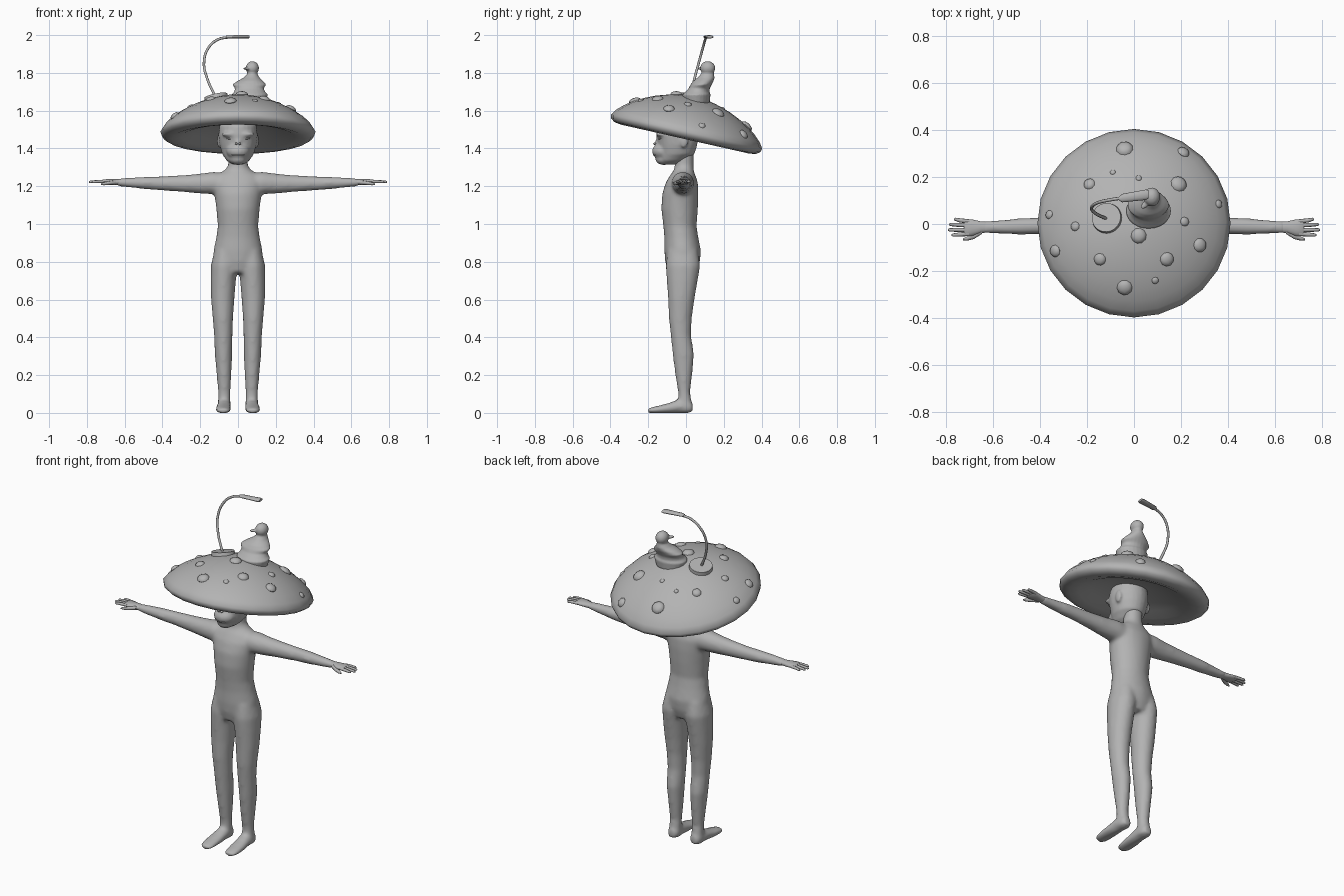
import bpy, bmesh, math
from mathutils import Matrix, Vector
from mathutils.bvhtree import BVHTree

grey = bpy.data.materials.new("plain grey")
grey.diffuse_color = (0.45, 0.45, 0.45, 1)


def finish(name, bm, voxel=0, smooth=0, angle=50):
    """Turn a bmesh into a smooth-shaded object, optionally fused by voxels."""
    bmesh.ops.recalc_face_normals(bm, faces=bm.faces)
    me = bpy.data.meshes.new(name)
    bm.to_mesh(me)
    bm.free()
    ob = bpy.data.objects.new(name, me)
    bpy.context.collection.objects.link(ob)
    me.materials.append(grey)
    for o in bpy.context.selected_objects:
        o.select_set(False)
    bpy.context.view_layer.objects.active = ob
    ob.select_set(True)
    if voxel:
        m = ob.modifiers.new("fuse", 'REMESH')
        m.mode, m.voxel_size, m.use_smooth_shade = 'VOXEL', voxel, True
        m = ob.modifiers.new("soften", 'SMOOTH')
        m.factor, m.iterations = 0.5, smooth
    else:
        bpy.ops.object.shade_smooth_by_angle(angle=math.radians(angle))
    return ob


def loft(bm, axis, rings, n=20):
    """Skin elliptical rings (x, y, z, radius a, radius b) set across an axis."""
    loops = []
    for x, y, z, a, b in rings:
        loop = []
        for i in range(n):
            c, s = a * math.cos(math.tau * i / n), b * math.sin(math.tau * i / n)
            off = {'x': (0, c, s), 'y': (c, 0, s), 'z': (c, s, 0)}[axis]
            loop.append(bm.verts.new(Vector((x, y, z)) + Vector(off)))
        loops.append(loop)
    for p, q in zip(loops, loops[1:]):
        for i in range(n):
            j = (i + 1) % n
            bm.faces.new((p[i], p[j], q[j], q[i]))
    bm.faces.new(loops[0])
    bm.faces.new(loops[-1])


def ball(bm, loc, size, rot=Matrix(), sub=3):
    m = Matrix.Translation(loc) @ rot @ Matrix.Diagonal((*size, 1))
    bmesh.ops.create_icosphere(bm, subdivisions=sub, radius=1, matrix=m)


# Body: torso and neck, with legs, feet and arms fused in
body = bmesh.new()
loft(body, 'z', [(0, -.02, .74, .09, .075), (0, -.018, .80, .13, .092), (0, -.018, .86, .13, .097),
                 (0, -.025, .93, .115, .09), (0, -.032, .99, .107, .088), (0, -.034, 1.08, .115, .097),
                 (0, -.03, 1.16, .125, .096), (0, -.022, 1.22, .135, .085), (0, -.017, 1.26, .115, .066),
                 (0, -.012, 1.285, .07, .052), (0, -.01, 1.31, .052, .05), (0, -.01, 1.40, .052, .05)], 28)
for s in (-1, 1):
    loft(body, 'z', [(s * .07, -.018, .86, .055, .08), (s * .074, -.016, .78, .07, .092),
                     (s * .078, -.02, .70, .067, .082), (s * .081, -.025, .60, .062, .07),
                     (s * .08, -.03, .50, .054, .061), (s * .078, -.027, .41, .049, .054),
                     (s * .077, -.014, .31, .046, .057), (s * .074, -.012, .20, .039, .045),
                     (s * .073, -.01, .11, .033, .032), (s * .073, -.005, .05, .034, .036),
                     (s * .073, -.003, .004, .034, .036)])
    loft(body, 'y', [(s * .073, .036, .028, .024, .026), (s * .073, .01, .034, .036, .035),
                     (s * .074, -.045, .034, .037, .036), (s * .077, -.10, .024, .042, .026),
                     (s * .079, -.155, .017, .043, .019), (s * .078, -.19, .013, .034, .015),
                     (s * .077, -.205, .011, .018, .011)])
    loft(body, 'x', [(s * .06, -.018, 1.21, .06, .06), (s * .13, -.017, 1.217, .06, .06),
                     (s * .20, -.014, 1.214, .05, .053), (s * .30, -.01, 1.214, .042, .044),
                     (s * .40, -.008, 1.215, .036, .038), (s * .48, -.01, 1.217, .035, .034),
                     (s * .57, -.013, 1.219, .03, .026), (s * .645, -.014, 1.221, .025, .02)])
finish("body", body, .011, 7)

# Hands: palm, four fingers and a thumb
for s, side in ((-1, "right"), (1, "left")):
    hand = bmesh.new()
    loft(hand, 'x', [(s * .61, -.013, 1.221, .021, .016), (s * .65, -.014, 1.222, .025, .016),
                     (s * .69, -.016, 1.224, .036, .014), (s * .715, -.016, 1.225, .036, .011),
                     (s * .722, -.016, 1.225, .03, .007)], 14)
    for y0, y1, tip in ((.011, .02, .765), (-.006, -.002, .785), (-.025, -.025, .79), (-.042, -.047, .775)):
        loft(hand, 'x', [(s * .70, y0, 1.225, .009, .009), (s * .74, (y0 + y1) / 2, 1.225, .009, .008),
                         (s * (tip - .007), y1, 1.223, .007, .007), (s * tip, y1, 1.222, .003, .003)], 8)
    loft(hand, 'x', [(s * .645, -.03, 1.22, .012, .012), (s * .68, -.052, 1.217, .012, .01),
                     (s * .71, -.062, 1.213, .009, .008), (s * .725, -.065, 1.211, .004, .004)], 8)
    finish(side + "_hand", hand)

# Head: skull with brow, jutting muzzle, jaw and ears
head = bmesh.new()
loft(head, 'z', [(0, -.085, 1.315, .03, .05), (0, -.075, 1.335, .06, .075), (0, -.05, 1.37, .084, .095),
                 (0, -.045, 1.42, .098, .105), (0, -.046, 1.47, .104, .112), (0, -.045, 1.52, .098, .106),
                 (0, -.04, 1.55, .07, .08), (0, -.04, 1.562, .03, .04)], 24)
ball(head, (0, -.122, 1.385), (.062, .058, .045))
ball(head, (0, -.118, 1.343), (.046, .044, .031))
ball(head, (0, -.14, 1.425), (.02, .025, .035))
for s in (-1, 1):
    ball(head, (s * .042, -.13, 1.475), (.045, .03, .014))
    ball(head, (s * .101, -.01, 1.44), (.010, .022, .036))
finish("head", head, .008, 4)

# Facial details: narrow eyes, nose and lip
face = bmesh.new()
for s in (-1, 1):
    ball(face, (s * .043, -.135, 1.452), (.022, .012, .006), Matrix.Rotation(-s * .15, 4, 'Y'), 2)
    ball(face, (s * .009, -.166, 1.425), (.008, .008, .006), sub=2)
ball(face, (0, -.158, 1.366), (.036, .018, .006), sub=2)
finish("face_details", face)

# Mushroom cap: turned profile, tipped back
cap = bmesh.new()
profile = [(0, .205), (.06, .202), (.12, .19), (.20, .165), (.26, .138), (.31, .11), (.355, .078),
           (.39, .045), (.41, .015), (.405, -.005), (.385, -.02), (.35, -.026), (.30, -.015),
           (.24, .008), (.16, .03), (.08, .042), (0, .045)]
verts = [cap.verts.new((r, 0, z)) for r, z in profile]
edges = [cap.edges.new(e) for e in zip(verts, verts[1:])]
bmesh.ops.spin(cap, geom=verts + edges, cent=(0, 0, 0), axis=(0, 0, 1), angle=math.tau, steps=24)
bmesh.ops.remove_doubles(cap, verts=cap.verts, dist=1e-4)
bmesh.ops.transform(cap, matrix=Matrix.Translation((0, 0, 1.475)) @ Matrix.Rotation(-.222, 4, 'X'),
                    verts=cap.verts)
bmesh.ops.recalc_face_normals(cap, faces=cap.faces)
tree = BVHTree.FromBMesh(cap)
finish("mushroom_cap", cap, angle=80)


def on_cap(x, y):
    loc, normal, _, _ = tree.ray_cast(Vector((x, y, 3)), Vector((0, 0, -1)))
    return loc, normal.to_track_quat('Z', 'Y').to_matrix().to_4x4()


# Raised warts scattered on the cap (x, y, radius)
warts = bmesh.new()
for x, y, r in ((-.04, .32, .036), (.21, .305, .027), (-.09, .22, .012), (.02, .195, .013),
                (-.19, .17, .025), (.19, .17, .035), (-.36, .04, .019), (-.25, -.01, .02),
                (.36, .085, .018), (.215, .01, .02), (.28, -.09, .03), (-.335, -.115, .026),
                (-.145, -.15, .026), (.14, -.15, .03), (.02, -.05, .033), (.09, -.24, .015),
                (-.04, -.27, .033)):
    loc, rot = on_cap(x, y)
    ball(warts, loc, (r, r, r * .55), rot, 2)
finish("warts", warts, angle=30)

# Lamp: round foot, bent stem and slim head
foot = bmesh.new()
loc, rot = on_cap(-.115, .025)
bmesh.ops.create_cone(foot, cap_ends=True, segments=32, radius1=.066, radius2=.062, depth=.03,
                      matrix=Matrix.Translation(loc) @ rot)
finish("lamp_foot", foot, angle=30)

curve = bpy.data.curves.new("lamp_stem", 'CURVE')
curve.dimensions, curve.bevel_depth, curve.bevel_resolution = '3D', .007, 2
curve.use_fill_caps = True
path = [(-.115, .022, 1.665), (-.163, .045, 1.77), (-.18, .068, 1.855), (-.155, .09, 1.935),
        (-.105, .102, 1.977), (-.04, .112, 1.99)]
spline = curve.splines.new('BEZIER')
spline.bezier_points.add(len(path) - 1)
for p, co in zip(spline.bezier_points, path):
    p.co, p.handle_left_type, p.handle_right_type = co, 'AUTO', 'AUTO'
curve.materials.append(grey)
bpy.context.collection.objects.link(bpy.data.objects.new("lamp_stem", curve))

lamp = bmesh.new()
loft(lamp, 'x', [(-.064, .108, 1.99, .008, .007), (-.05, .11, 1.991, .018, .008),
                 (.05, .124, 1.991, .022, .009), (.062, .126, 1.991, .018, .007)], 12)
finish("lamp_head", lamp)

# Bird: spreading base, leaning bust, neck, head and beak
bird = bmesh.new()
loft(bird, 'z', [(.06, .055, 1.64, .085, .07), (.062, .055, 1.685, .096, .075),
                 (.062, .06, 1.70, .082, .064), (.06, .07, 1.718, .076, .056),
                 (.06, .08, 1.738, .09, .056), (.065, .092, 1.757, .068, .054),
                 (.072, .106, 1.775, .042, .045), (.076, .114, 1.795, .027, .034),
                 (.076, .118, 1.82, .026, .03)], 24)
ball(bird, (.076, .115, 1.825), (.035, .04, .037))
turn = Matrix.Rotation(math.radians(225), 4, 'Z')
ball(bird, (.05, .085, 1.823), (.028, .014, .008), turn)
finish("bird", bird, .005, 3)
